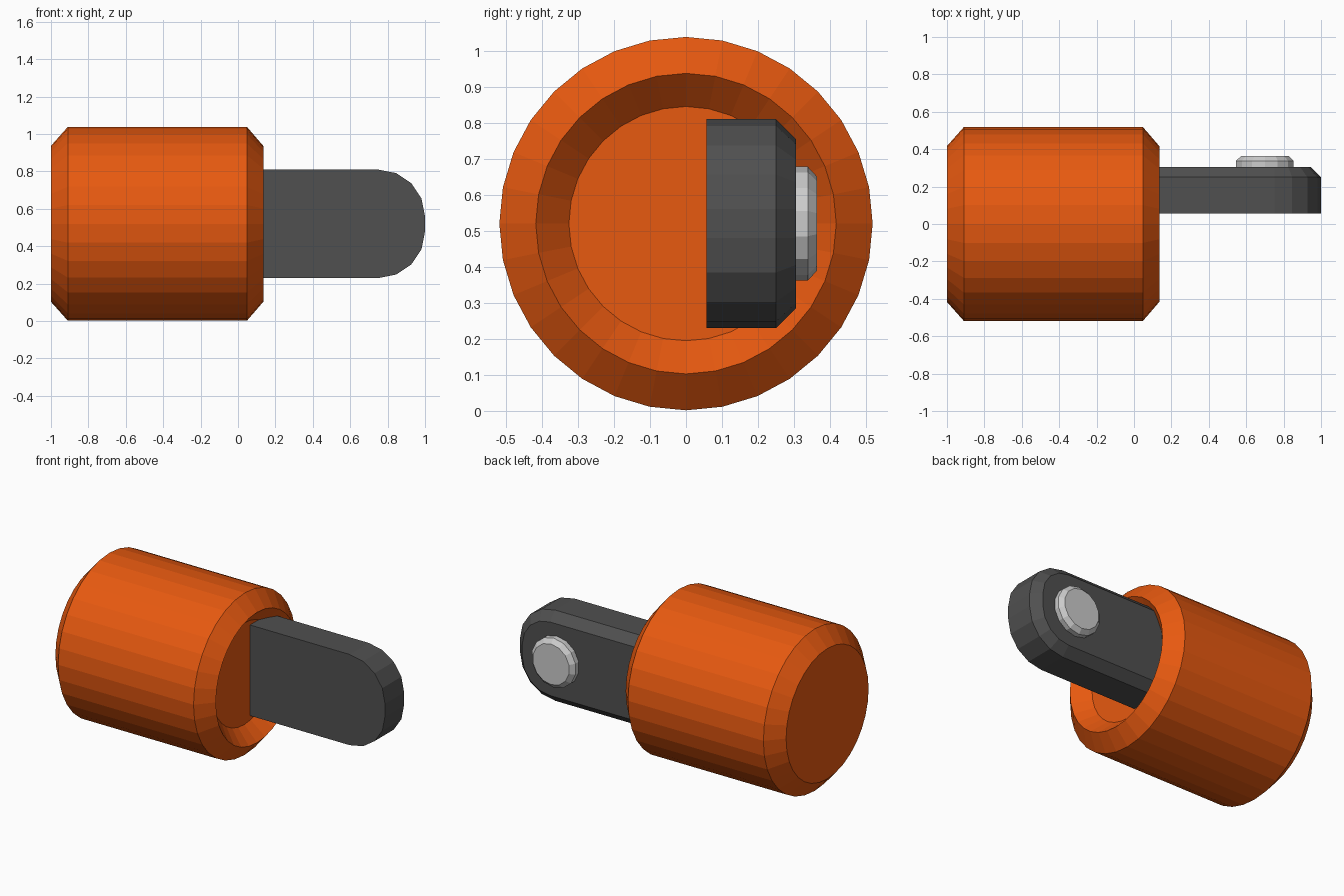
import bpy, bmesh
from math import sin, cos, pi, radians

if "Cube" in bpy.data.objects:
    bpy.data.objects.remove(bpy.data.objects["Cube"])

CZ = 0.52  # height of the main axis


def material(name, rgb):
    m = bpy.data.materials.new(name)
    m.diffuse_color = (*rgb, 1)
    m.use_nodes = True
    m.node_tree.nodes["Principled BSDF"].inputs["Base Color"].default_value = m.diffuse_color
    return m


def loft(name, rings, mat=None):
    """Skin a list of equal-length point rings and cap both ends."""
    bm = bmesh.new()
    loops = [[bm.verts.new(p) for p in ring] for ring in rings]
    n = len(loops[0])
    for a, b in zip(loops, loops[1:]):
        for i in range(n):
            j = (i + 1) % n
            bm.faces.new((a[i], a[j], b[j], b[i]))
    bm.faces.new(loops[0][::-1])
    bm.faces.new(loops[-1])
    bmesh.ops.recalc_face_normals(bm, faces=bm.faces)
    me = bpy.data.meshes.new(name)
    bm.to_mesh(me)
    bm.free()
    ob = bpy.data.objects.new(name, me)
    bpy.context.collection.objects.link(ob)
    if mat:
        me.materials.append(mat)
    return ob


def angles(n):
    return [2 * pi * i / n for i in range(n)]


orange = material("orange", (0.8, 0.1, 0.005))
dark = material("dark_grey", (0.08, 0.08, 0.08))

# Handle: chamfered cylinder along x with a conical recess in its right end
profile = [(-1, 0.417), (-0.91, 0.518), (0.048, 0.518), (0.135, 0.417), (0.045, 0.325)]
loft("handle_body",
     [[(x, r * sin(a), CZ + r * cos(a)) for a in angles(32)] for x, r in profile],
     orange)


# Bar: rounded-end plate, chamfered on its rear side
def bar_outline(y, inset):
    r = 0.25 - inset
    upper = [(0.045, 0.29 - inset)]
    upper += [(0.75 + r * sin(radians(22.5 * k)), 0.04 + r * cos(radians(22.5 * k)))
              for k in range(5)]
    lower = [(x, -z) for x, z in reversed(upper)]
    return [(x, y, CZ + z) for x, z in upper + lower]


loft("bar", [bar_outline(0.057, 0), bar_outline(0.25, 0), bar_outline(0.305, 0.055)], dark)

# Button: low chamfered disc on the rear of the bar
loft("button",
     [[(0.70 + r * sin(a), y, CZ + r * cos(a)) for a in angles(14)]
      for y, r in [(0.29, 0.158), (0.338, 0.158), (0.364, 0.13)]])
